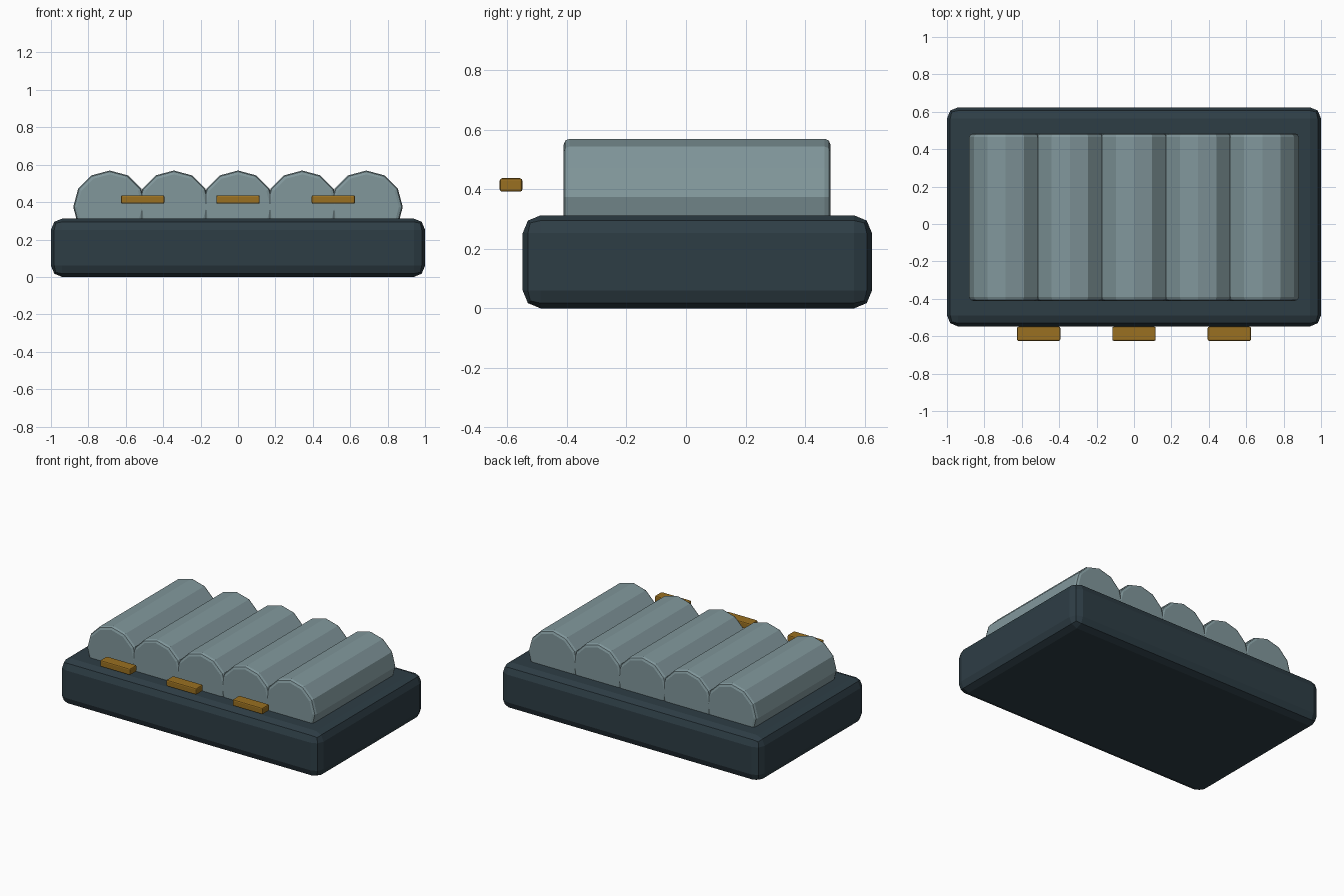
import bpy
import math

if "Cube" in bpy.data.objects:
    bpy.data.objects.remove(bpy.data.objects["Cube"])


def material(name, rgb):
    m = bpy.data.materials.new(name)
    m.diffuse_color = (*rgb, 1)
    m.use_nodes = True
    m.node_tree.nodes["Principled BSDF"].inputs["Base Color"].default_value = m.diffuse_color
    return m


dark = material("dark_slate", (0.027, 0.047, 0.06))
grey = material("grey_blue", (0.22, 0.31, 0.33))
amber = material("amber", (0.32, 0.16, 0.015))


def finish(obj, name, mat, width, segments=2):
    """Name, colour and bevel the sharp edges of a part."""
    obj.name = name
    obj.data.materials.append(mat)
    bevel = obj.modifiers.new("bevel", 'BEVEL')
    bevel.width = width
    bevel.segments = segments
    bevel.limit_method = 'ANGLE'
    bevel.angle_limit = math.radians(40)


def box(name, centre, size, mat, width, segments=2):
    bpy.ops.mesh.primitive_cube_add(size=1, location=centre)
    obj = bpy.context.object
    obj.scale = size
    bpy.ops.object.transform_apply(location=False, rotation=False, scale=True)
    finish(obj, name, mat, width, segments)


# Base slab
box("base", (0, 0.038, 0.156), (2, 1.172, 0.312), dark, 0.06)

# Row of five overlapping twelve-sided rolls lying front to back
for i in range(5):
    bpy.ops.mesh.primitive_cylinder_add(
        vertices=12, radius=0.195, depth=0.896,
        location=((i - 2) * 0.343, 0.037, 0.374),
        rotation=(math.pi / 2, 0, 0))
    finish(bpy.context.object, f"roll_{i + 1}", grey, 0.02)

# Three small bars in front
for i in range(3):
    box(f"front_bar_{i + 1}", ((i - 1) * 0.51, -0.587, 0.414),
        (0.232, 0.076, 0.045), amber, 0.008)
